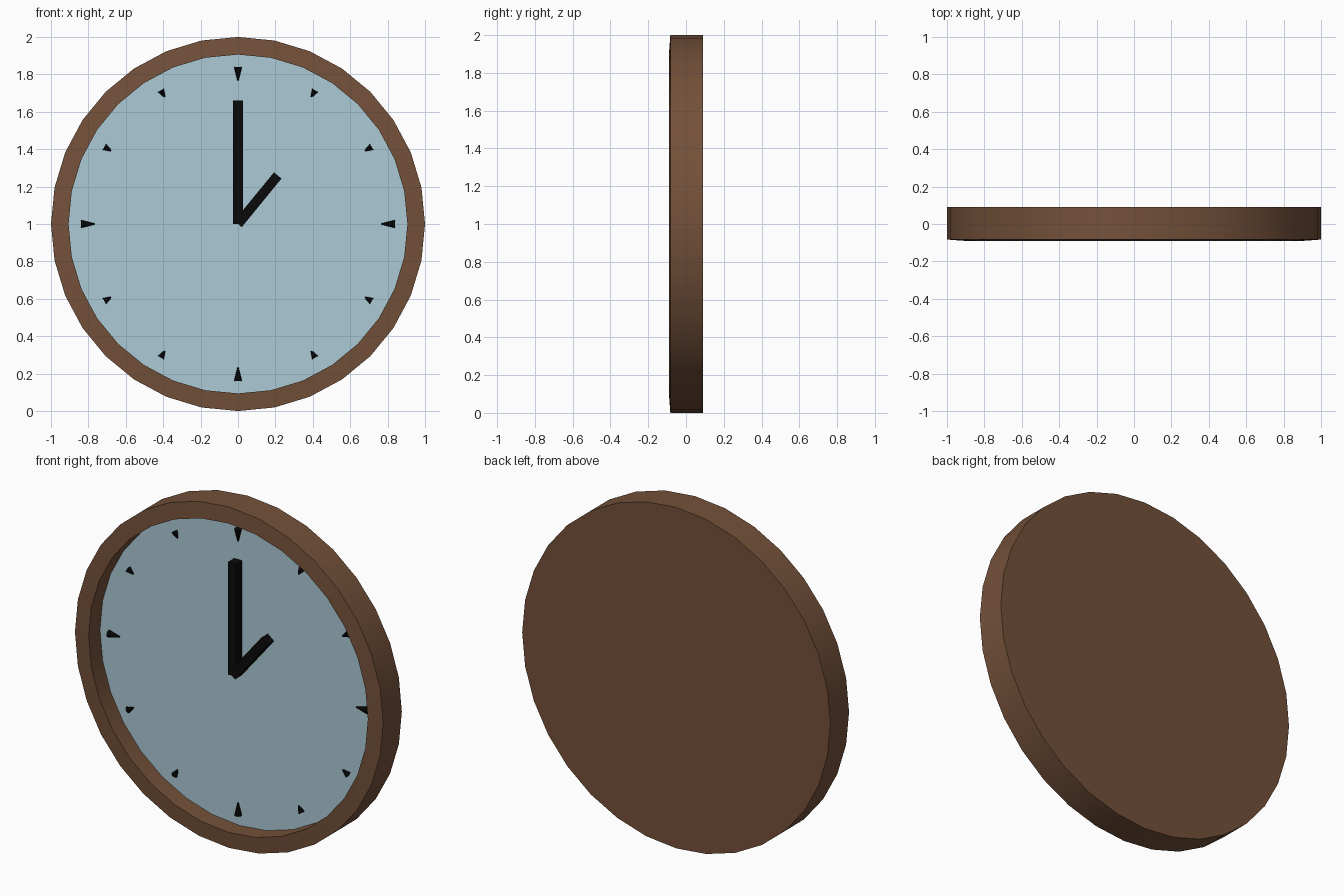
import bpy, bmesh
from math import sin, cos, pi, radians
from mathutils import Matrix, Vector

if "Cube" in bpy.data.objects:
    bpy.data.objects.remove(bpy.data.objects["Cube"])

CENTRE = Vector((0, 0, 1))
SIDES = 32
FACE_Y = 0.015


def material(name, rgb):
    m = bpy.data.materials.new(name)
    m.use_nodes = True
    m.diffuse_color = (*rgb, 1)
    m.node_tree.nodes["Principled BSDF"].inputs["Base Color"].default_value = (*rgb, 1)
    return m


wood = material("brown wood", (0.175, 0.082, 0.042))
dial_blue = material("pale blue dial", (0.41, 0.585, 0.66))
black = material("black", (0.003, 0.003, 0.003))


def finish(name, bm, mat, smooth=False):
    bmesh.ops.recalc_face_normals(bm, faces=bm.faces)
    mesh = bpy.data.meshes.new(name)
    bm.to_mesh(mesh)
    bm.free()
    mesh.materials.append(mat)
    ob = bpy.data.objects.new(name, mesh)
    bpy.context.collection.objects.link(ob)
    if smooth:
        bpy.ops.object.select_all(action='DESELECT')
        ob.select_set(True)
        bpy.context.view_layer.objects.active = ob
        bpy.ops.object.shade_smooth_by_angle(angle=radians(30))
    return ob


def ring(bm, radius, y):
    return [bm.verts.new(CENTRE + Vector((radius * sin(2 * pi * i / SIDES), y,
                                          radius * cos(2 * pi * i / SIDES))))
            for i in range(SIDES)]


# Frame: closed back, outer rim, slightly raised lip and inner wall
bm = bmesh.new()
rings = [ring(bm, r, y) for r, y in
         ((1, 0.09), (1, -0.083), (0.906, -0.09), (0.906, FACE_Y))]
for a, b in zip(rings, rings[1:]):
    for i in range(SIDES):
        j = (i + 1) % SIDES
        bm.faces.new((a[i], a[j], b[j], b[i]))
bm.faces.new(rings[0])
finish("frame", bm, wood, smooth=True)

# Dial: recessed flat disc, facing the front
bm = bmesh.new()
bm.faces.new(ring(bm, 0.906, FACE_Y))
dial = finish("dial", bm, dial_blue)
if dial.data.polygons[0].normal.y > 0:
    dial.data.flip_normals()


# Hands: square bars turned clockwise about the centre
def hand(name, length, degrees):
    bm = bmesh.new()
    bmesh.ops.create_cube(bm, size=1)
    bm.transform(Matrix.Translation(CENTRE)
                 @ Matrix.Rotation(radians(degrees), 4, 'Y')
                 @ Matrix.Translation((0, -0.028, length / 2))
                 @ Matrix.Diagonal((0.052, 0.058, length, 1)))
    finish(name, bm, black)


hand("minute_hand", 0.66, 0)
hand("hour_hand", 0.335, 39.3)

# Hour marks: tapered pegs pointing inwards, longer at each quarter
for hour in range(12):
    outer, inner, width = (0.84, 0.768, 0.021) if hour % 3 == 0 else (0.825, 0.784, 0.018)
    bm = bmesh.new()
    bmesh.ops.create_cone(bm, cap_ends=True, segments=8, radius1=0.004,
                          radius2=width, depth=outer - inner)
    bm.transform(Matrix.Translation(CENTRE)
                 @ Matrix.Rotation(radians(30 * hour), 4, 'Y')
                 @ Matrix.Translation((0, 0, (outer + inner) / 2)))
    finish(f"hour_mark_{hour or 12}", bm, black)
